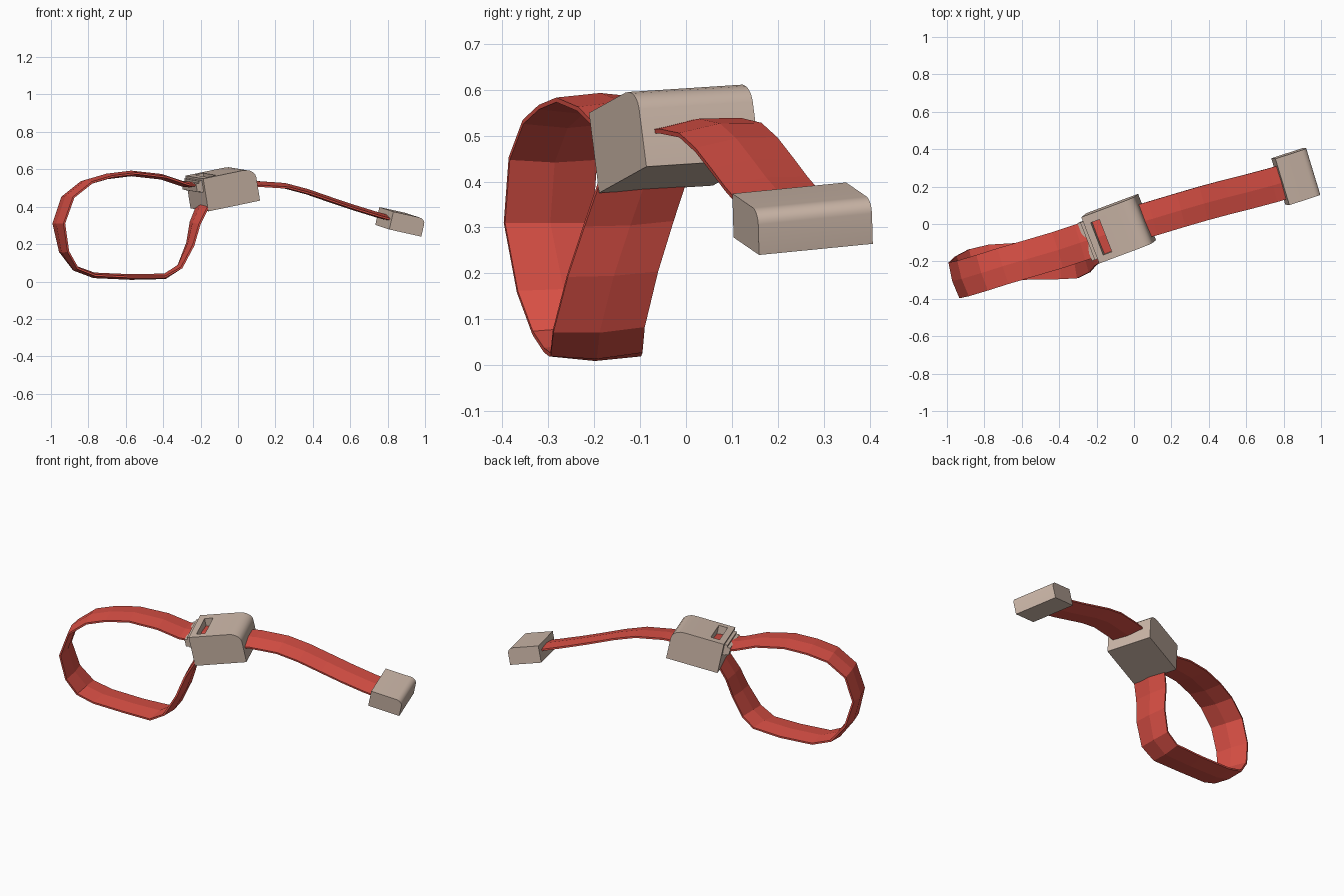
import bpy, bmesh, math
from mathutils import Vector, Euler, Matrix

if "Cube" in bpy.data.objects:
    bpy.data.objects.remove(bpy.data.objects["Cube"])


def material(name, rgb):
    m = bpy.data.materials.new(name)
    m.diffuse_color = (*rgb, 1)
    m.use_nodes = True
    m.node_tree.nodes["Principled BSDF"].inputs["Base Color"].default_value = m.diffuse_color
    return m


RED = material("red webbing", (0.70, 0.08, 0.06))
TAN = material("tan plastic", (0.60, 0.47, 0.39))


def add_object(name, bm, mat):
    bmesh.ops.recalc_face_normals(bm, faces=bm.faces)
    me = bpy.data.meshes.new(name)
    bm.to_mesh(me)
    bm.free()
    ob = bpy.data.objects.new(name, me)
    bpy.context.collection.objects.link(ob)
    if mat:
        me.materials.append(mat)
    return ob


def strap(name, path, width):
    """Flat webbing: path rows are x, y, z, yaw of the width line, its rise."""
    section = [(-0.5, -0.005), (0, -0.015), (0.5, -0.005),
               (0.5, 0.005), (0, 0.015), (-0.5, 0.005)]
    pts = [Vector(p[:3]) for p in path]
    bm = bmesh.new()
    rings = []
    for i, (p, row) in enumerate(zip(pts, path)):
        a = math.radians(row[3])
        w = Vector((-math.sin(a), math.cos(a), row[4]))
        t = pts[min(i + 1, len(pts) - 1)] - pts[max(i - 1, 0)]
        n = t.cross(w).normalized()
        rings.append([bm.verts.new(p + w * (u * width) + n * v) for u, v in section])
    for r, s in zip(rings, rings[1:]):
        for k in range(6):
            j = (k + 1) % 6
            bm.faces.new((r[k], r[j], s[j], s[k]))
    bm.faces.new(rings[0])
    bm.faces.new(rings[-1])
    return add_object(name, bm, RED)


def rounded_block(name, half_len, half_wid, half_hgt, rx, rz, matrix):
    """Block whose far top edge is rounded by an elliptical arc."""
    prof = [(-half_len, half_hgt), (-half_len, -half_hgt), (half_len, -half_hgt)]
    for k in range(6):
        a = math.radians(18 * k)
        prof.append((half_len - rx + rx * math.cos(a), half_hgt - rz + rz * math.sin(a)))
    bm = bmesh.new()
    face = bm.faces.new([bm.verts.new((x, -half_wid, z)) for x, z in prof])
    ext = bmesh.ops.extrude_face_region(bm, geom=[face])["geom"]
    bmesh.ops.translate(bm, vec=(0, 2 * half_wid, 0),
                        verts=[g for g in ext if isinstance(g, bmesh.types.BMVert)])
    ob = add_object(name, bm, TAN)
    ob.matrix_world = matrix
    bpy.ops.object.select_all(action='DESELECT')
    ob.select_set(True)
    bpy.context.view_layer.objects.active = ob
    bpy.ops.object.shade_smooth_by_angle(angle=math.radians(35))
    return ob


def box(name, centre, size, matrix, mat):
    bm = bmesh.new()
    bmesh.ops.create_cube(bm, size=1)
    bmesh.ops.scale(bm, vec=size, verts=bm.verts)
    bmesh.ops.translate(bm, vec=centre, verts=bm.verts)
    ob = add_object(name, bm, mat)
    ob.matrix_world = matrix
    return ob


def placed(loc, roll, pitch, yaw):
    r = Euler([math.radians(d) for d in (roll, -pitch, yaw)]).to_matrix().to_4x4()
    return Matrix.Translation(loc) @ r


# Loop of webbing, from inside the buckle round and back up into its underside
strap("strap_loop", [
    (-0.06, -0.02, 0.52, 19, 0.05), (-0.18, -0.065, 0.515, 19, 0.05),
    (-0.29, -0.10, 0.52, 17, 0.03), (-0.41, -0.14, 0.56, 17, 0.02),
    (-0.57, -0.187, 0.578, 17, 0), (-0.70, -0.225, 0.562, 17, 0),
    (-0.81, -0.26, 0.53, 18, 0), (-0.91, -0.29, 0.45, 18, 0),
    (-0.958, -0.30, 0.31, 17, 0), (-0.93, -0.27, 0.16, 13, 0),
    (-0.87, -0.235, 0.07, 8, 0), (-0.77, -0.21, 0.033, 4, 0),
    (-0.57, -0.198, 0.024, 0, 0), (-0.39, -0.195, 0.028, 0, 0.04),
    (-0.31, -0.19, 0.08, 5, 0.06), (-0.255, -0.16, 0.20, 10, 0.06),
    (-0.23, -0.125, 0.31, 14, 0.06), (-0.19, -0.095, 0.40, 17, 0.05),
    (-0.13, -0.065, 0.46, 18, 0.05)], 0.2)

# Free tail between buckle and end tab
strap("strap_tail", [
    (-0.04, -0.01, 0.515, 17, 0.1), (0.1, 0.03, 0.522, 16, 0.13),
    (0.25, 0.075, 0.512, 14, 0.12), (0.37, 0.11, 0.48, 14, 0.12),
    (0.50, 0.145, 0.435, 14, 0.12), (0.62, 0.175, 0.395, 14, 0.12),
    (0.74, 0.207, 0.358, 15, 0.12), (0.85, 0.24, 0.328, 17, 0.12)], 0.185)

# Buckle body with a slot through its top
buckle_frame = placed((-0.082, -0.025, 0.499), 3.5, 11, 20.5)
buckle = rounded_block("buckle_body", 0.15, 0.133, 0.089, 0.07, 0.05, buckle_frame)
cutter = box("slot_cutter", (-0.088, -0.005, 0.07), (0.05, 0.185, 0.11), buckle_frame, None)
cutter.hide_render = True
cutter.hide_set(True)
cutter.display_type = 'WIRE'
cut = buckle.modifiers.new("slot", 'BOOLEAN')
cut.operation = 'DIFFERENCE'
cut.object = cutter

# Stepped lip where the loop enters the buckle
for i, (x, top, bottom) in enumerate([(-0.158, 0.078, 0.015), (-0.176, 0.066, 0.022)]):
    box(f"buckle_lip_{i + 1}", (x, 0, (top + bottom) / 2),
        (0.02, 0.215, top - bottom), buckle_frame, TAN)

# End tab
rounded_block("end_tab", 0.092, 0.13, 0.049, 0.035, 0.03,
              placed((0.868, 0.254, 0.319), 5.5, -12, 18))
